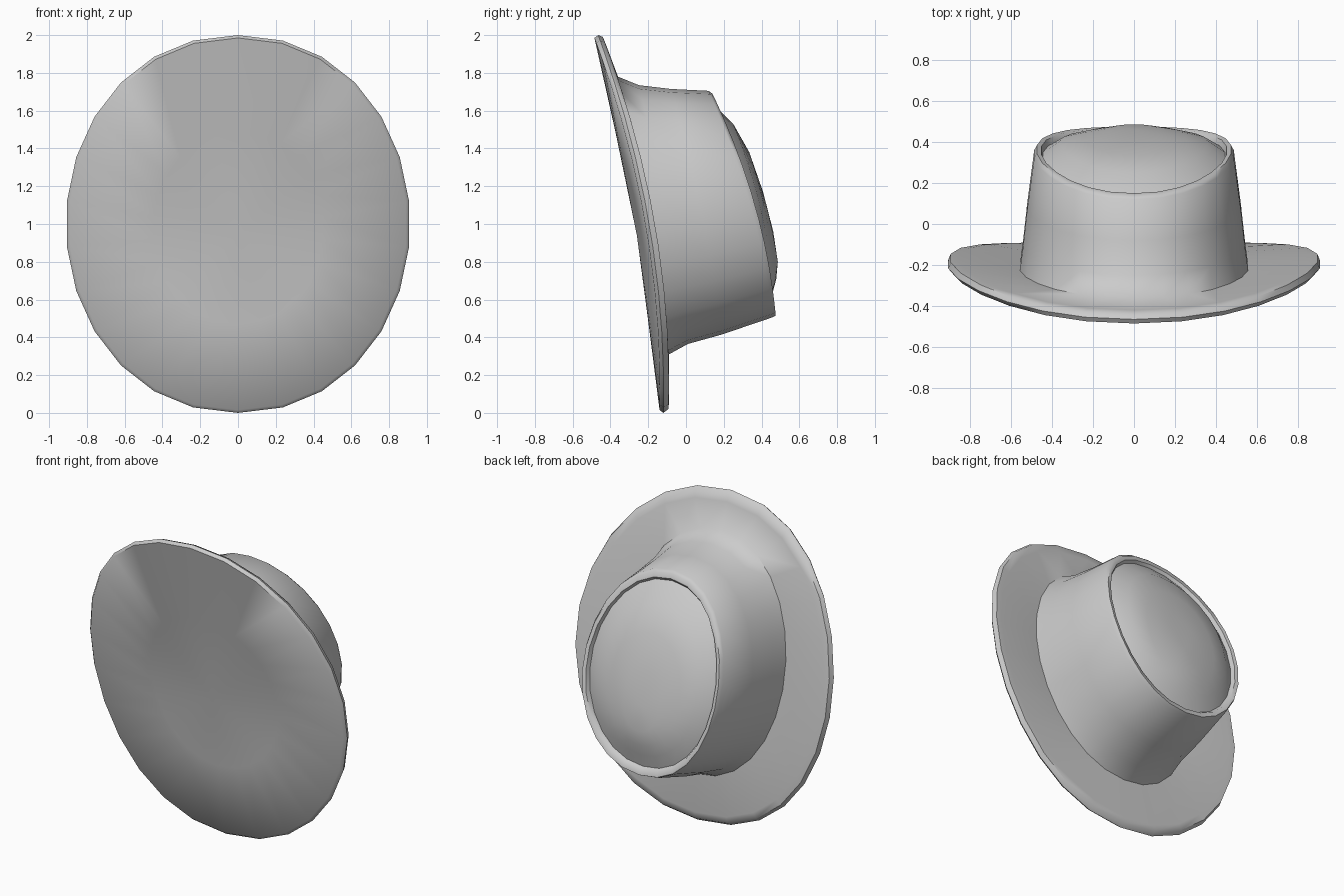
import bpy, bmesh, math

if "Cube" in bpy.data.objects:
    bpy.data.objects.remove(bpy.data.objects["Cube"])

SIDES = 26


def oval(bm, half_x, z_top, z_bot, y_top, y_bot, y_side):
    """Tilted, bowed oval ring described by its top, bottom and side points."""
    verts = []
    for i in range(SIDES):
        t = 2 * math.pi * i / SIDES
        s, c = math.sin(t), math.cos(t)
        x = half_x * math.copysign(abs(s) ** 0.94, s)
        z = (z_top + z_bot) / 2 + (z_top - z_bot) / 2 * c
        y = y_side + (y_top - y_bot) / 2 * c + ((y_top + y_bot) / 2 - y_side) * c * c
        verts.append(bm.verts.new((x, y, z)))
    return verts


def loft(name, sections, start=None, end=None):
    bm = bmesh.new()
    rings = [oval(bm, *s) for s in sections]
    for a, b in zip(rings, rings[1:]):
        for i in range(SIDES):
            j = (i + 1) % SIDES
            bm.faces.new((a[i], a[j], b[j], b[i]))
    for ring, tip in ((rings[0], start), (rings[-1], end)):
        if tip:
            v = bm.verts.new(tip)
            for i in range(SIDES):
                bm.faces.new((ring[i], ring[(i + 1) % SIDES], v))
    bmesh.ops.recalc_face_normals(bm, faces=bm.faces)
    # An open sheet needs its outside turned towards +y
    if not start and sum(f.normal.y for f in bm.faces) < 0:
        bmesh.ops.reverse_faces(bm, faces=bm.faces)
    mesh = bpy.data.meshes.new(name)
    bm.to_mesh(mesh)
    bm.free()
    ob = bpy.data.objects.new(name, mesh)
    bpy.context.collection.objects.link(ob)
    bpy.ops.object.select_all(action='DESELECT')
    ob.select_set(True)
    bpy.context.view_layer.objects.active = ob
    bpy.ops.object.shade_smooth_by_angle(angle=math.radians(55))
    return ob


# Closed underside, curled brim and tapered crown wall
# (half width, z top, z bottom, y top, y bottom, y side)
loft("brim_and_crown", [
    (0.45, 1.48, 0.47, -0.372, -0.198, -0.24),
    (0.895, 1.985, 0.015, -0.485, -0.14, -0.215),
    (0.912, 2.0, 0.0, -0.465, -0.12, -0.195),
    (0.90, 1.99, 0.02, -0.44, -0.093, -0.165),
    (0.86, 1.94, 0.06, -0.42, -0.09, -0.165),
    (0.56, 1.78, 0.31, -0.36, -0.09, -0.21),
    (0.545, 1.735, 0.365, -0.25, 0.01, -0.10),
    (0.525, 1.715, 0.415, -0.08, 0.19, 0.08),
    (0.49, 1.705, 0.505, 0.12, 0.455, 0.34),
    (0.477, 1.69, 0.515, 0.14, 0.475, 0.365),
    (0.455, 1.66, 0.545, 0.15, 0.468, 0.36),
    (0.445, 1.64, 0.56, 0.135, 0.44, 0.33),
], start=(0, -0.26, 0.94))

# Domed crown top
loft("crown_top", [
    (0.45, 1.645, 0.555, 0.135, 0.44, 0.33),
    (0.36, 1.53, 0.64, 0.25, 0.46, 0.395),
    (0.25, 1.38, 0.71, 0.335, 0.478, 0.425),
    (0.13, 1.17, 0.80, 0.408, 0.486, 0.452),
], end=(0, 0.462, 0.96))
